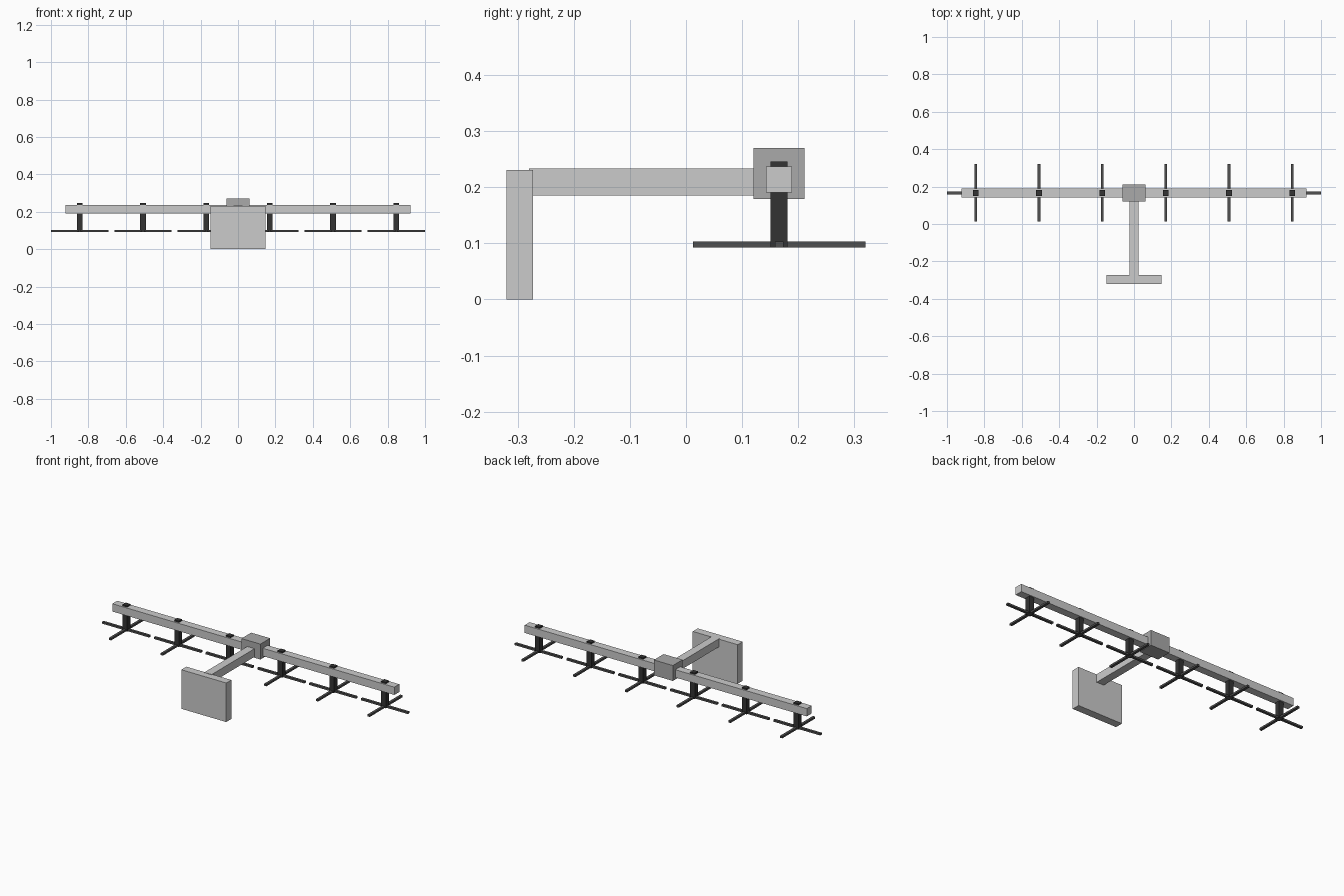
import bpy

cube = bpy.data.objects.get("Cube")
if cube:
    bpy.data.objects.remove(cube, do_unlink=True)


def material(name, value):
    mat = bpy.data.materials.new(name)
    mat.use_nodes = True
    colour = (value, value, value, 1)
    mat.diffuse_color = colour
    mat.node_tree.nodes["Principled BSDF"].inputs["Base Color"].default_value = colour
    return mat


light_grey = material("light grey", 0.6)
mid_grey = material("mid grey", 0.4)
dark_grey = material("dark grey", 0.08)
charcoal = material("charcoal", 0.033)


def box(name, centre, size, mat):
    bpy.ops.mesh.primitive_cube_add(size=1, location=centre)
    obj = bpy.context.object
    obj.name = name
    obj.scale = size
    bpy.ops.object.transform_apply(location=False, rotation=False, scale=True)
    obj.data.materials.append(mat)
    return obj


BEAM_Y = 0.166

# Cross beam, central hub, forward arm and upright front panel
box("cross_beam", (0, BEAM_Y, 0.214), (1.846, 0.046, 0.046), light_grey)
box("hub", (0, BEAM_Y, 0.2245), (0.124, 0.091, 0.091), mid_grey)
box("arm", (0, -0.07, 0.209), (0.048, 0.42, 0.048), light_grey)
box("front_panel", (0, -0.2965, 0.1155), (0.294, 0.047, 0.231), light_grey)

# Six posts through the beam, each with crossed blades at its foot
for i in range(6):
    x = (i - 2.5) * 0.3386
    box(f"post_{i + 1}", (x, BEAM_Y, 0.169), (0.03, 0.03, 0.153), charcoal)
    box(f"blade_across_{i + 1}", (x, BEAM_Y, 0.098), (0.307, 0.015, 0.011), dark_grey)
    box(f"blade_along_{i + 1}", (x, BEAM_Y, 0.098), (0.015, 0.307, 0.0112), dark_grey)
